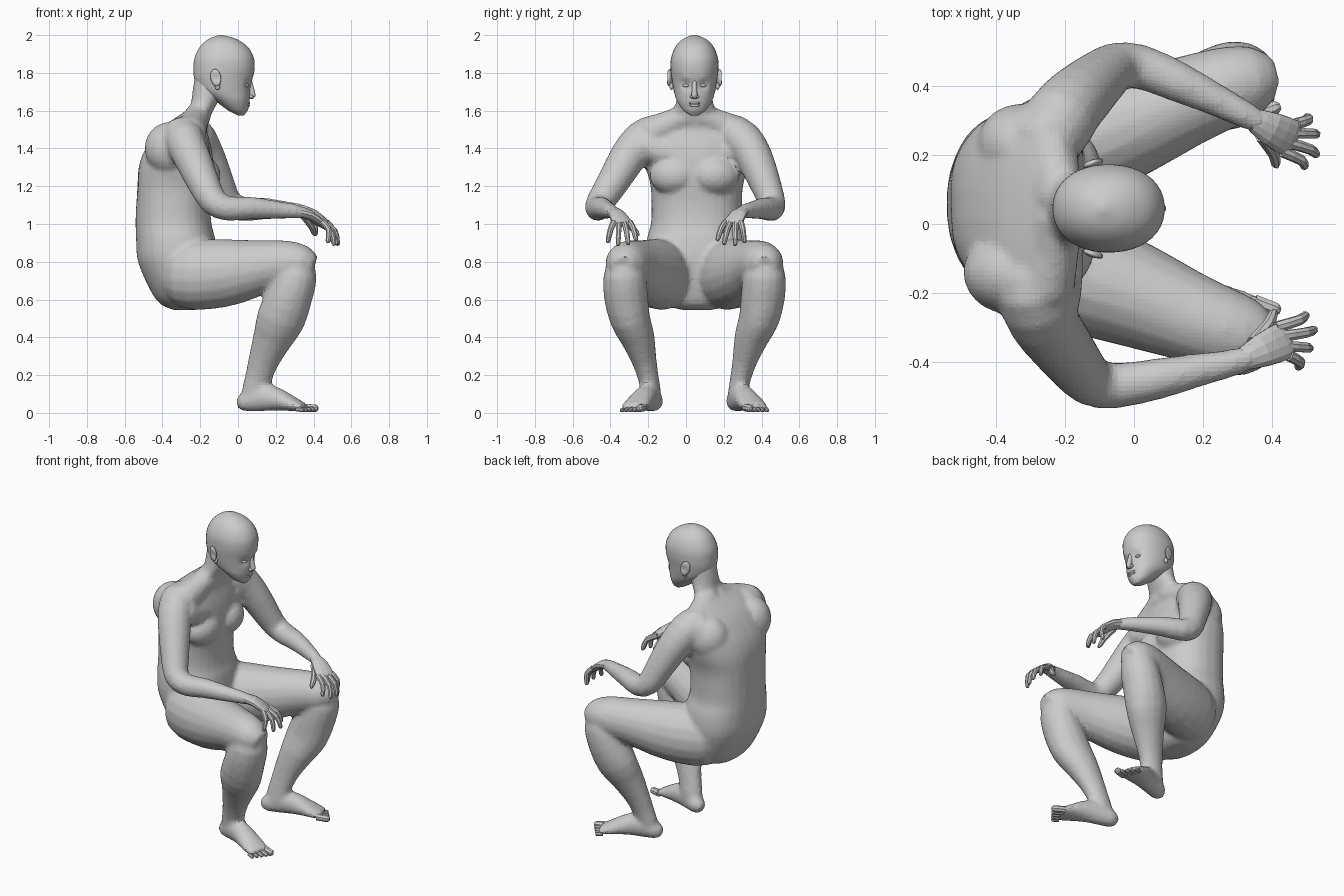
import bpy
import bmesh
import math
from mathutils import Vector, Matrix

default_cube = bpy.data.objects.get("Cube")
if default_cube:
    bpy.data.objects.remove(default_cube, do_unlink=True)

MID = 0.045  # the body's own centre plane, slightly off y = 0
X, Z = Vector((1, 0, 0)), Vector((0, 0, 1))
SIDES = ((-1, "right"), (1, "left"))

skin = bpy.data.materials.new("grey skin")
skin.use_nodes = True
skin.diffuse_color = (0.6, 0.6, 0.6, 1)
skin.node_tree.nodes["Principled BSDF"].inputs["Base Color"].default_value = skin.diffuse_color


def finish(name, bm, smooth=False):
    bmesh.ops.recalc_face_normals(bm, faces=bm.faces)
    mesh = bpy.data.meshes.new(name)
    bm.to_mesh(mesh)
    bm.free()
    mesh.materials.append(skin)
    for face in mesh.polygons:
        face.use_smooth = smooth
    obj = bpy.data.objects.new(name, mesh)
    bpy.context.collection.objects.link(obj)
    return obj


def spline(rows, steps):
    """Catmull-Rom interpolation of whole section rows."""
    rows = [Vector(r) for r in rows]
    result = []
    for i in range(len(rows) - 1):
        a, b, c, d = rows[max(i - 1, 0)], rows[i], rows[i + 1], rows[min(i + 2, len(rows) - 1)]
        for s in range(steps):
            t = s / steps
            result.append(b + (c - a) * (t / 2) + (a * 2 - b * 5 + c * 4 - d) * (t * t / 2)
                          + (b * 3 - a - c * 3 + d) * (t ** 3 / 2))
    return result + [rows[-1]]


def loft(name, rows, ref, sides=16, steps=2, axis=None, power=2.0, smooth=False):
    """Skin rings along rows of x, y, z, side radius and optional depth radius."""
    rows = spline([tuple(r) + (r[-1],) * (5 - len(r)) for r in rows], steps)
    bm = bmesh.new()
    rings = []
    for i, row in enumerate(rows):
        before, after = rows[max(i - 1, 0)], rows[min(i + 1, len(rows) - 1)]
        tangent = axis or Vector((after - before)[:3]).normalized()
        depth = (ref - tangent * ref.dot(tangent)).normalized()
        side = tangent.cross(depth)
        ring = []
        for k in range(sides):
            angle = math.tau * (k + 0.5) / sides
            c, s = math.cos(angle), math.sin(angle)
            u = math.copysign(abs(c) ** (2 / power), c) * max(row[3], 0.002)
            v = math.copysign(abs(s) ** (2 / power), s) * max(row[4], 0.002)
            ring.append(bm.verts.new(Vector(row[:3]) + side * u + depth * v))
        rings.append(ring)
    for low, high in zip(rings, rings[1:]):
        for k in range(sides):
            n = (k + 1) % sides
            bm.faces.new((low[k], low[n], high[n], high[k]))
    bm.faces.new(rings[0])
    bm.faces.new(rings[-1])
    return finish(name, bm, smooth)


def blob(name, centre, radii, tilt=0.0, turn=0.0):
    """Ellipsoid, tilted about y and turned about z."""
    bm = bmesh.new()
    matrix = (Matrix.Translation(centre) @ Matrix.Rotation(turn, 4, 'Z')
              @ Matrix.Rotation(tilt, 4, 'Y') @ Matrix.Diagonal((*radii, 1)))
    bmesh.ops.create_uvsphere(bm, u_segments=20, v_segments=12, radius=1, matrix=matrix)
    return finish(name, bm, smooth=True)


def sculpt(obj, centre, reach, push):
    """Soft push of the surface around a point."""
    for v in obj.data.vertices:
        fall = (v.co - Vector(centre)).length / reach
        v.co += Vector(push) * math.exp(-fall * fall)


def fuse(name, parts):
    """Blend overlapping parts into one continuous skin."""
    bm = bmesh.new()
    for part in parts:
        bm.from_mesh(part.data)
        bpy.data.objects.remove(part, do_unlink=True)
    obj = finish(name, bm)
    remesh = obj.modifiers.new("skin", 'REMESH')
    remesh.mode = 'VOXEL'
    remesh.voxel_size = 0.014
    soften = obj.modifiers.new("soften", 'SMOOTH')
    soften.factor = 0.5
    soften.iterations = 6


def upright(rows, middle=MID):
    """Turn rows of height, back x, front x, half width into loft rows."""
    return [((b + f) / 2, middle, z, w, (f - b) / 2) for z, b, f, w in rows]


def mirrored(side, rows):
    return [(x, MID + side * y, *rest) for x, y, *rest in rows]


# Torso and neck
torso = loft("torso", upright([
    (.545, -.34, -.22, .08), (.575, -.41, -.17, .17), (.65, -.465, -.14, .23), (.8, -.53, -.11, .27),
    (.92, -.54, -.12, .265), (1, -.543, -.14, .243), (1.1, -.543, -.145, .24), (1.2, -.543, -.135, .245),
    (1.3, -.53, -.13, .27), (1.4, -.49, -.14, .285), (1.5, -.415, -.165, .28), (1.56, -.335, -.17, .24),
    (1.6, -.27, -.17, .14)], MID + .012), X, sides=28, steps=3, axis=Z, power=2.3)
sculpt(torso, (-.54, MID, 1.2), .1, (.012, 0, 0))
neck = loft("neck", upright([(1.48, -.37, -.17, .18), (1.56, -.31, -.15, .15), (1.62, -.255, -.12, .107),
                             (1.7, -.242, -.08, .09), (1.78, -.23, -.08, .085)]), X, axis=Z, sides=20)
body = [torso, neck]

# Chest, shoulder blades and the muscles reaching out to the shoulders
for side, label in SIDES:
    body.append(blob(label + "_breast", (-.195 + side * .01, MID + side * .115, 1.255),
                     (.092, .125, .1), tilt=.15, turn=side * .2))
    body.append(blob(label + "_shoulder_blade", (-.345 + side * .02, MID + side * .185, 1.4), (.13, .12, .14)))
    body.append(loft(label + "_trapezius", mirrored(side, [
        (-.21, .02, 1.58, .07), (-.23, .12, 1.535, .072), (-.26, .22, 1.485, .092)]), X))
    body.append(loft(label + "_chest_muscle", mirrored(side, [
        (-.21, .06, 1.36, .06), (-.22, .17, 1.38, .075), (-.24, .27, 1.42, .085)]), X))

# Head
head = loft("head", upright([
    (1.575, .0, .03, .022), (1.6, -.05, .045, .058), (1.65, -.12, .058, .092), (1.7, -.2, .066, .109),
    (1.76, -.23, .075, .12), (1.82, -.236, .088, .127), (1.88, -.23, .084, .124),
    (1.94, -.2, .05, .1), (1.98, -.155, -.01, .06), (2, -.1, -.08, .01)]),
    X, sides=40, steps=5, axis=Z, power=2.15, smooth=True)
sculpt(head, (.045, MID, 1.605), .025, (.006, 0, 0))
sculpt(head, (.06, MID, 1.635), .022, (.006, 0, 0))
for side, label in SIDES:
    sculpt(head, (.06, MID + side * .045, 1.735), .026, (-.018, 0, 0))
    sculpt(head, (.07, MID + side * .045, 1.775), .022, (.006, 0, 0))
    blob(label + "_eye", (.044, MID + side * .045, 1.733), (.014, .019, .009), turn=side * .3)
    blob(label + "_nostril", (.068, MID + side * .014, 1.674), (.013, .01, .009))
    ear = blob(label + "_ear", (-.118, MID + side * .133, 1.775), (.03, .013, .046), tilt=-.2, turn=side * .4)
    sculpt(ear, (-.112, MID + side * .146, 1.772), .022, (0, -side * .011, 0))
    blob(label + "_earlobe", (-.108, MID + side * .122, 1.728), (.014, .01, .018))
loft("nose", [(.06, MID, 1.765, .012, .012), (.066, MID, 1.73, .013, .016), (.073, MID, 1.695, .015, .018),
              (.076, MID, 1.676, .015, .016), (.068, MID, 1.662, .009, .01)],
     X, axis=Z, smooth=True)
for label, height, x in (("upper_lip", 1.641, .056), ("lower_lip", 1.628, .054)):
    blob(label, (x, MID, height), (.009, .03, .007))


# Legs and feet, mirrored about the centre plane
def leg(side, label):
    thigh = loft(label + "_thigh", mirrored(side, [
        (-.4, .1, .74, .06, .08), (-.3, .145, .735, .155, .178), (-.15, .195, .735, .168, .187),
        (0, .25, .75, .154, .17), (.15, .31, .777, .132, .139), (.27, .352, .79, .118, .122),
        (.35, .372, .785, .1, .1), (.4, .377, .77, .06, .062)]), Z, sides=18)
    shin = loft(label + "_shin", mirrored(side, [
        (.31, .37, .81, .085, .085), (.307, .37, .73, .113, .113), (.273, .363, .62, .118, .123),
        (.228, .342, .5, .108, .13), (.186, .302, .4, .092, .108), (.137, .267, .28, .067, .083),
        (.107, .243, .18, .055, .072), (.09, .23, .1, .054, .072), (.09, .225, .04, .045, .06)]), X)
    foot = loft(label + "_foot", mirrored(side, [
        (-.003, .205, .045, .022, .027), (.03, .213, .055, .05, .05), (.1, .235, .08, .056, .074),
        (.18, .262, .078, .062, .068), (.26, .293, .056, .072, .047), (.32, .315, .037, .075, .03),
        (.355, .327, .028, .068, .02)]), Z)
    along, across = Vector((.93, .36)), Vector((-.36, .93))
    for toe in range(5):
        radius = .021 if toe == 0 else .015 - toe * .001
        base = Vector((.33, .318)) + across * (toe * .028 - .053)
        length = .08 - toe * .009
        loft(f"{label}_toe_{toe + 1}", mirrored(side, [
            (*(base + along * length * t), radius + .008 - t * .006, radius * scale)
            for t, scale in ((0, 1), (.5, 1), (.85, .95), (1, .4))]), Z, sides=8)
    return [thigh, shin, foot]


for side, label in SIDES:
    body += leg(side, label)


# Arms and hands, each posed on its own
def arm(label, rows, wrist, knuckle, tips, thumb):
    wrist, knuckle = Vector(wrist), Vector(knuckle)
    middle = wrist.lerp(knuckle, .5) + Z * .012
    loft(label + "_palm", [(*wrist, .036, .03), (*middle, .05, .026), (*knuckle, .056, .02),
                           (*knuckle.lerp(middle, -.3), .045, .012)], Z, sides=12)
    # Knuckles run along the same direction as the fingertips
    across = (knuckle - wrist).cross(Z).normalized()
    if across.y * (tips[-1][1] - tips[0][1]) < 0:
        across.negate()
    for i, tip in enumerate(tips):
        start = knuckle + across * (i - 1.5) * .03
        tip = Vector(tip)
        bend = start.lerp(tip, .55) + Vector((.018, 0, .02))
        loft(f"{label}_finger_{i + 1}", [(*start, .017), (*bend, .0155), (*tip.lerp(bend, .15), .0125),
                                         (*tip, .005)], X + Z, sides=8)
    root = wrist.lerp(knuckle, .35) + across * .03
    thumb = Vector(thumb)
    loft(label + "_thumb", [(*root, .022), (*(root.lerp(thumb, .55) + X * .008), .018),
                            (*thumb.lerp(root, .12), .014), (*thumb, .005)], X + Z, sides=8)
    return [loft(label + "_arm", rows, X + Z)]


body += arm("right", [
    (-.31, -.1, 1.48, .07), (-.295, -.19, 1.47, .105), (-.265, -.275, 1.4, .102), (-.22, -.34, 1.3, .094),
    (-.175, -.4, 1.2, .084), (-.125, -.455, 1.115, .074), (-.05, -.468, 1.082, .066),
    (.07, -.448, 1.085, .06), (.2, -.42, 1.075, .048), (.3, -.398, 1.068, .039), (.35, -.38, 1.055, .032)],
    (.32, -.39, 1.065), (.43, -.34, 1.01),
    [(.475, -.415, .9), (.51, -.36, .885), (.525, -.305, .89), (.5, -.262, .91)], (.41, -.25, .94))
body += arm("left", [
    (-.27, .18, 1.48, .07), (-.235, .265, 1.47, .105), (-.19, .335, 1.4, .102), (-.14, .385, 1.3, .093),
    (-.095, .425, 1.2, .082), (-.05, .455, 1.115, .072), (.02, .455, 1.08, .066), (.13, .41, 1.082, .059),
    (.24, .358, 1.075, .048), (.33, .312, 1.068, .039), (.38, .288, 1.055, .032)],
    (.35, .3, 1.065), (.45, .25, 1.01),
    [(.5, .31, .9), (.53, .26, .885), (.53, .2, .89), (.495, .165, .91)], (.415, .165, .94))

fuse("body", body)
